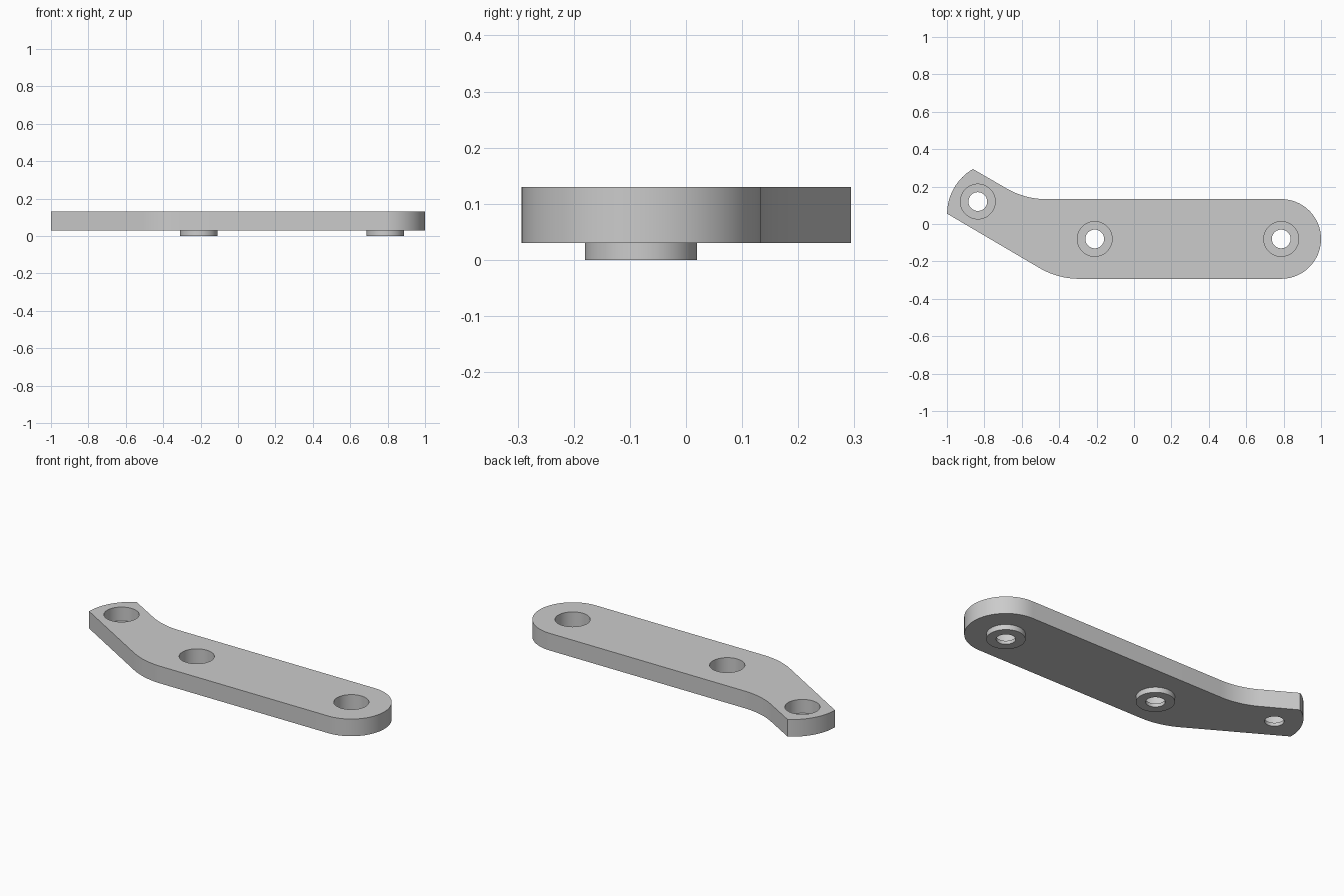
import bpy
import bmesh
from math import cos, sin, radians

cube = bpy.data.objects.get("Cube")
if cube:
    bpy.data.objects.remove(cube, do_unlink=True)

BOTTOM, TOP = 0.03, 0.13

grey = bpy.data.materials.new("light grey metal")
grey.use_nodes = True
colour = (0.6, 0.6, 0.6, 1)
grey.diffuse_color = colour
grey.node_tree.nodes["Principled BSDF"].inputs["Base Color"].default_value = colour


def arc(cx, cy, radius, start, end, steps):
    """Points along an arc, angles in degrees."""
    angles = [radians(start + (end - start) * i / steps) for i in range(steps + 1)]
    return [(cx + radius * cos(a), cy + radius * sin(a)) for a in angles]


def prism(name, outline, low, high):
    """Closed solid from a flat outline."""
    bm = bmesh.new()
    face = bm.faces.new([bm.verts.new((x, y, low)) for x, y in outline])
    extruded = bmesh.ops.extrude_face_region(bm, geom=[face])["geom"]
    verts = [v for v in extruded if isinstance(v, bmesh.types.BMVert)]
    bmesh.ops.translate(bm, verts=verts, vec=(0, 0, high - low))
    bmesh.ops.recalc_face_normals(bm, faces=bm.faces)
    mesh = bpy.data.meshes.new(name)
    bm.to_mesh(mesh)
    bm.free()
    mesh.materials.append(grey)
    obj = bpy.data.objects.new(name, mesh)
    bpy.context.collection.objects.link(obj)
    return obj


def disc(name, centre, radius, low, high):
    return prism(name, arc(*centre, radius, 0, 360, 64)[:-1], low, high)


def combine(target, tool, operation):
    """Apply a boolean and discard the tool."""
    mod = target.modifiers.new(tool.name, "BOOLEAN")
    mod.object, mod.operation, mod.solver = tool, operation, "EXACT"
    bpy.context.view_layer.objects.active = target
    bpy.ops.object.modifier_apply(modifier=mod.name)
    bpy.data.objects.remove(tool, do_unlink=True)


# Bent arm: round right end, two tangent bends, shallow rounded left end
outline = arc(0.787, -0.08, 0.213, -90, 90, 40)
outline += arc(-0.47, 0.553, 0.42, 270, 240, 14)
outline += arc(-0.723, 0.055, 0.276, 120, 180, 16)
outline += arc(-0.293, 0.127, 0.42, 240, 270, 14)
arm = prism("bent_arm", outline, BOTTOM, TOP)

# Bosses under the straight section, then stepped screw holes
holes = [((0.787, -0.08), True), ((-0.21, -0.08), True), ((-0.835, 0.12), False)]
for centre, has_boss in holes:
    floor = 0.05
    if has_boss:
        floor = 0.02
        combine(arm, disc("boss", centre, 0.1, 0, 0.06), "UNION")
    combine(arm, disc("counterbore", centre, 0.093, floor, 0.2), "DIFFERENCE")
    combine(arm, disc("screw_hole", centre, 0.05, -0.1, 0.2), "DIFFERENCE")

bpy.ops.object.select_all(action="DESELECT")
arm.select_set(True)
bpy.context.view_layer.objects.active = arm
bpy.ops.object.shade_smooth_by_angle(angle=radians(30))
